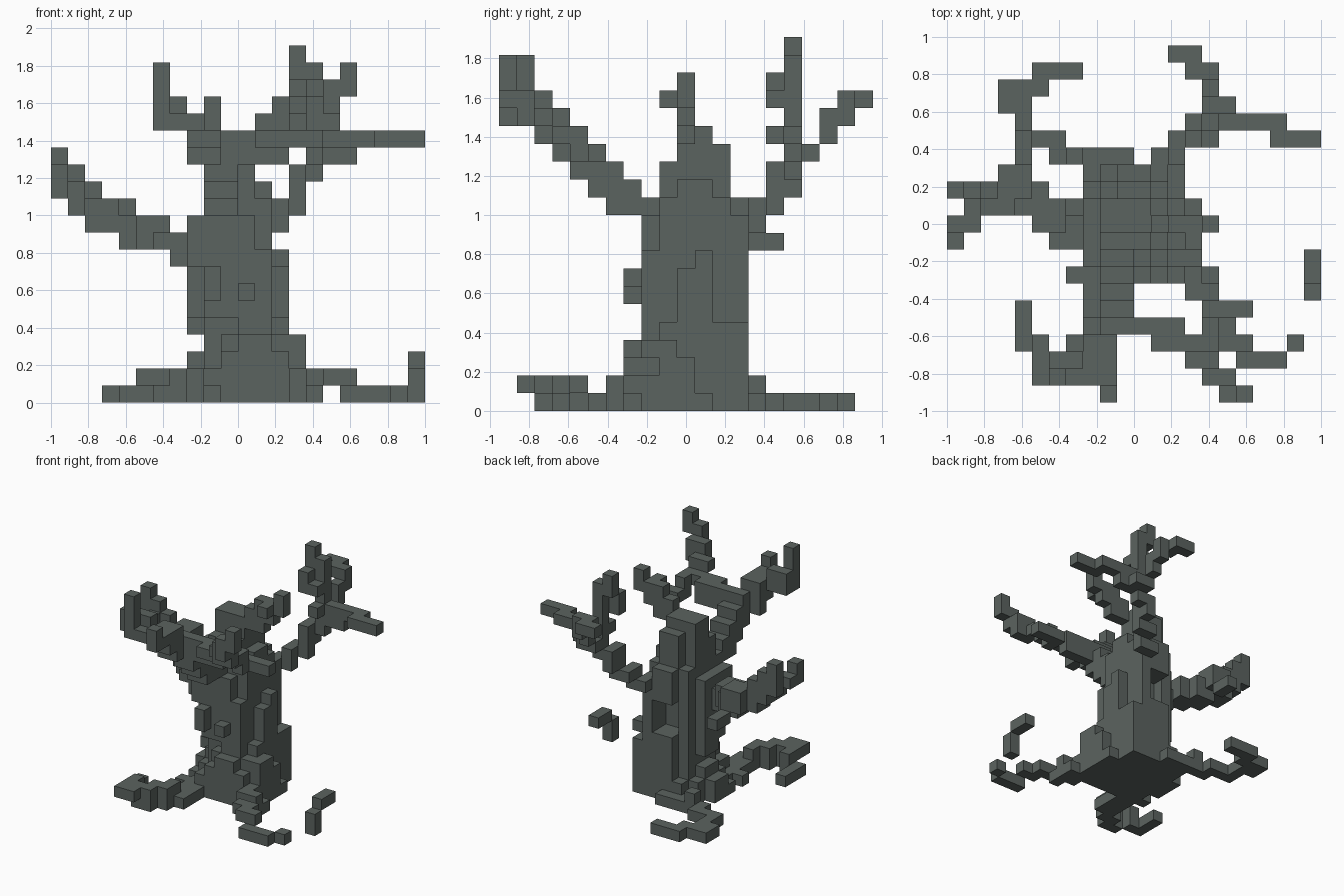
import bpy
import bmesh
from mathutils import Vector

cube = bpy.data.objects.get("Cube")
if cube:
    bpy.data.objects.remove(cube, do_unlink=True)

U = 2 / 22                                # size of one block
ORIGIN = Vector((-1, -21 * U / 2, 0))

bark = bpy.data.materials.new("dark grey green bark")
bark.use_nodes = True
COLOUR = (0.105, 0.125, 0.116, 1)
bark.diffuse_color = COLOUR
bark.node_tree.nodes["Principled BSDF"].inputs["Base Color"].default_value = COLOUR


def cells(boxes):
    """Blocks in boxes given as inclusive ranges x0 x1, y0 y1, z0 z1."""
    return {(x, y, z) for x0, x1, y0, y1, z0, z1 in boxes
            for x in range(x0, x1 + 1)
            for y in range(y0, y1 + 1)
            for z in range(z0, z1 + 1)}


parts = {}

# Foot of the trunk, flaring towards the ground
parts["trunk_foot"] = cells([
    (8, 13, 8, 13, 0, 0), (14, 14, 8, 11, 0, 0), (8, 10, 14, 14, 0, 0),
    (9, 13, 7, 7, 0, 1), (8, 8, 9, 12, 1, 1), (9, 13, 8, 13, 1, 1),
    (14, 14, 8, 10, 1, 2), (14, 14, 8, 9, 3, 3),
    (10, 13, 7, 7, 2, 2), (11, 12, 7, 7, 3, 3),
    (8, 8, 10, 11, 2, 2), (9, 9, 9, 12, 2, 3), (10, 13, 8, 13, 2, 3),
])
# Stepped column and narrowing crown
parts["trunk"] = cells([
    (9, 13, 9, 12, 4, 4), (10, 13, 13, 13, 4, 4), (11, 12, 8, 8, 4, 4),
    (8, 8, 10, 11, 4, 4),
    (8, 8, 9, 11, 5, 8), (9, 12, 8, 12, 5, 8), (8, 8, 8, 8, 8, 8),
    (10, 12, 13, 13, 5, 8),
    (13, 13, 10, 11, 5, 7), (13, 13, 11, 11, 8, 8),
    (9, 12, 9, 12, 9, 11), (8, 11, 8, 11, 9, 10), (10, 12, 13, 13, 9, 10),
    (10, 11, 13, 13, 11, 11),
    (9, 11, 9, 11, 12, 13), (10, 11, 12, 12, 12, 14), (12, 12, 10, 11, 12, 12),
    (9, 11, 10, 11, 14, 15),
])
# Hollow in the back of the trunk
parts["trunk"] -= cells([(10, 11, 12, 13, 6, 8)])

# Knots standing out of the bark
parts["bark_knots"] = cells([(9, 9, 7, 7, 6, 7), (11, 11, 7, 7, 6, 6)])

# Front branch, forking to both sides
parts["front_branch"] = cells([
    (9, 10, 8, 8, 11, 11), (9, 10, 7, 7, 11, 12), (9, 10, 6, 6, 11, 13),
    (9, 10, 5, 5, 12, 14), (9, 10, 4, 4, 13, 15), (8, 9, 3, 3, 14, 16),
])
parts["front_branch_right_fork"] = cells([
    (8, 9, 2, 2, 15, 16), (6, 9, 1, 1, 16, 16), (6, 7, 2, 2, 16, 17),
    (6, 6, 1, 1, 17, 19), (9, 9, 0, 0, 16, 17),
])
parts["front_branch_left_fork"] = cells([
    (10, 13, 4, 4, 14, 15), (12, 14, 3, 3, 15, 15), (14, 15, 2, 2, 16, 16),
    (15, 16, 1, 1, 16, 17), (16, 16, 0, 0, 17, 18), (17, 17, 0, 0, 18, 19),
    (14, 15, 3, 3, 15, 15), (15, 15, 4, 4, 14, 15), (15, 17, 5, 5, 14, 14),
])

# Short branch from the crown
parts["crown_branch"] = cells([
    (12, 13, 10, 10, 15, 16), (13, 14, 10, 10, 16, 17),
    (14, 14, 9, 9, 17, 17), (15, 15, 10, 10, 17, 18),
])

# Rear branch with three forks
parts["rear_branch"] = cells([
    (12, 12, 13, 13, 9, 10), (12, 13, 14, 14, 10, 10), (13, 13, 14, 15, 11, 11),
    (14, 14, 15, 15, 11, 13), (14, 14, 16, 16, 12, 13), (15, 15, 16, 16, 13, 15),
])
parts["rear_branch_side_fork"] = cells([
    (16, 17, 16, 16, 14, 14), (16, 19, 16, 16, 15, 15), (19, 21, 15, 15, 15, 15),
])
parts["rear_branch_top_fork"] = cells([
    (15, 15, 15, 15, 15, 15), (15, 15, 16, 16, 16, 19), (14, 15, 15, 15, 17, 17),
    (14, 14, 15, 15, 18, 18), (14, 14, 16, 16, 19, 20),
])
parts["rear_branch_back_fork"] = cells([
    (15, 16, 17, 17, 14, 14), (15, 15, 18, 18, 15, 16), (15, 15, 19, 19, 16, 17),
    (14, 14, 19, 20, 17, 17), (13, 13, 20, 20, 17, 17),
])

# Branch on the model's right with three forks
parts["right_branch"] = cells([
    (7, 7, 9, 10, 8, 9), (6, 6, 9, 11, 9, 9), (5, 6, 10, 11, 9, 10),
    (4, 5, 11, 12, 9, 10), (2, 3, 11, 12, 10, 11), (2, 2, 12, 12, 12, 12),
    (4, 4, 12, 12, 11, 11),
    (1, 1, 12, 12, 11, 13), (0, 0, 12, 12, 12, 14),
    (1, 1, 10, 11, 11, 12), (0, 0, 10, 10, 12, 12), (0, 0, 9, 9, 12, 13),
    (3, 4, 13, 13, 10, 11), (4, 4, 14, 15, 9, 9),
])

# Roots
parts["front_right_root"] = cells([
    (7, 8, 7, 7, 0, 0), (8, 9, 5, 6, 0, 0), (8, 9, 4, 4, 0, 0),
    (8, 8, 4, 4, 1, 1), (7, 8, 3, 3, 0, 1), (6, 7, 2, 2, 0, 1),
    (5, 6, 1, 1, 1, 1), (5, 5, 2, 3, 1, 1), (5, 5, 3, 3, 0, 0),
    (4, 4, 3, 5, 0, 0),
])
parts["front_left_root"] = cells([
    (14, 15, 7, 7, 0, 0), (14, 14, 6, 7, 0, 1), (15, 15, 6, 6, 0, 1),
    (15, 15, 5, 5, 0, 0), (15, 16, 4, 4, 1, 1), (16, 17, 3, 3, 1, 1),
    (17, 19, 2, 2, 0, 0), (20, 20, 3, 3, 0, 0),
])
parts["front_left_root_tip"] = cells([(21, 21, 6, 6, 0, 1), (21, 21, 7, 8, 2, 2)])
parts["rear_right_root"] = cells([
    (6, 7, 14, 14, 0, 0), (7, 7, 14, 14, 1, 1), (4, 6, 15, 15, 0, 0),
    (4, 4, 16, 16, 0, 0), (3, 4, 17, 17, 0, 0), (3, 5, 18, 18, 0, 0),
    (5, 7, 19, 19, 0, 0),
])
parts["side_root"] = cells([(7, 7, 9, 11, 0, 0), (7, 7, 10, 11, 1, 1)])

occupied = set().union(*parts.values())

# For each direction: corner offsets wound outwards
SIDES = {
    (1, 0, 0): ((1, 0, 0), (1, 1, 0), (1, 1, 1), (1, 0, 1)),
    (-1, 0, 0): ((0, 0, 0), (0, 0, 1), (0, 1, 1), (0, 1, 0)),
    (0, 1, 0): ((0, 1, 0), (0, 1, 1), (1, 1, 1), (1, 1, 0)),
    (0, -1, 0): ((0, 0, 0), (1, 0, 0), (1, 0, 1), (0, 0, 1)),
    (0, 0, 1): ((0, 0, 1), (1, 0, 1), (1, 1, 1), (0, 1, 1)),
    (0, 0, -1): ((0, 0, 0), (0, 1, 0), (1, 1, 0), (1, 0, 0)),
}


def build(name, blocks):
    """Skin the exposed block sides, sharing corners within each direction."""
    bm = bmesh.new()
    corners = {}
    for block in sorted(blocks):
        b = Vector(block)
        for side, offsets in SIDES.items():
            if tuple(int(v) for v in b + Vector(side)) in occupied:
                continue
            quad = []
            for o in offsets:
                p = b + Vector(o)
                key = (side, tuple(p))
                if key not in corners:
                    corners[key] = bm.verts.new(ORIGIN + p * U)
                quad.append(corners[key])
            bm.faces.new(quad)
    mesh = bpy.data.meshes.new(name)
    bm.to_mesh(mesh)
    bm.free()
    mesh.materials.append(bark)
    obj = bpy.data.objects.new(name, mesh)
    bpy.context.collection.objects.link(obj)


done = set()
for part, blocks in parts.items():
    build(part, blocks - done)
    done |= blocks
